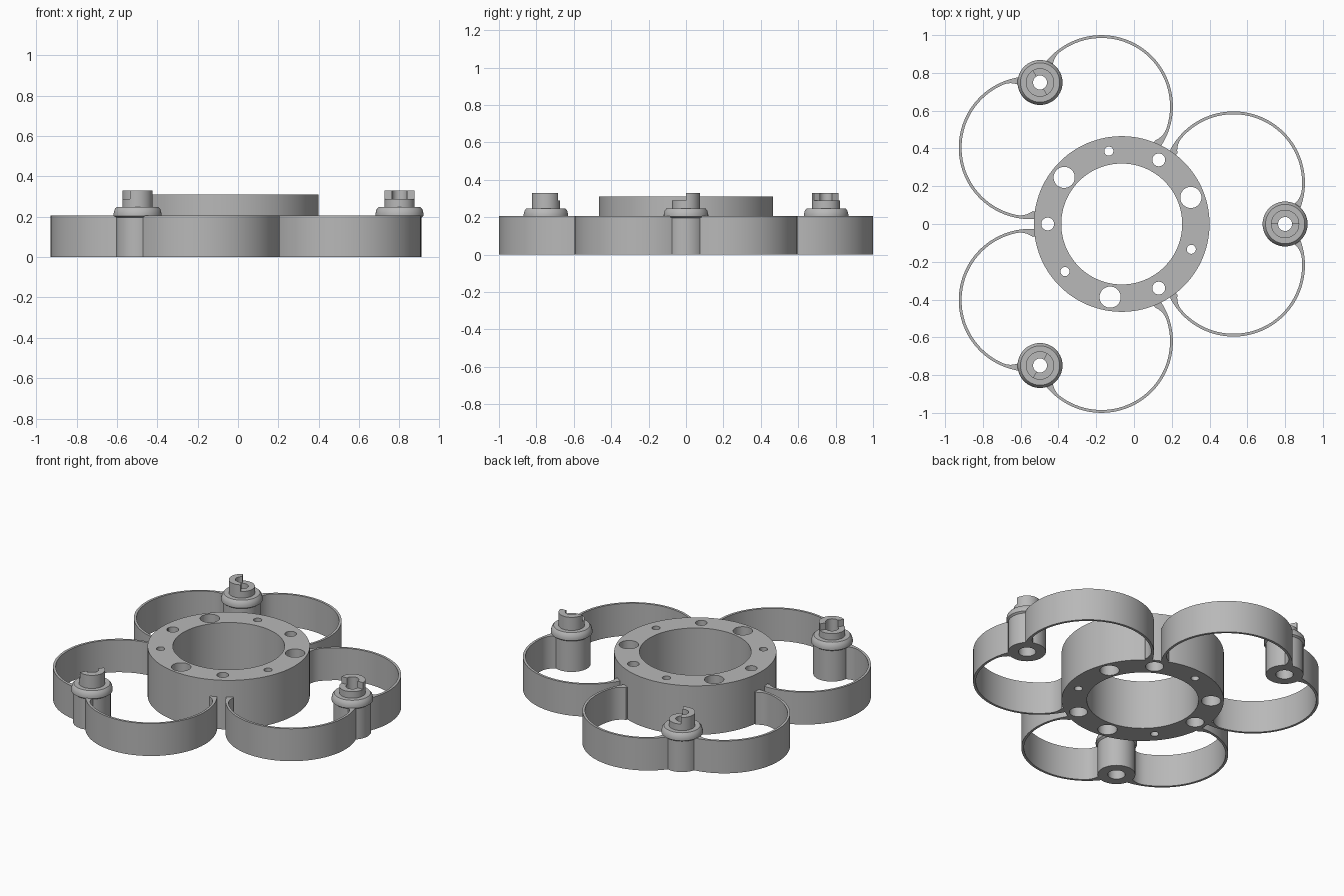
import bpy, bmesh
from math import sin, cos, radians, pi
from mathutils import Matrix

cube = bpy.data.objects.get("Cube")
if cube:
    bpy.data.objects.remove(cube)

grey = bpy.data.materials.new("plain_grey")
grey.use_nodes = True
COLOR = (0.48, 0.48, 0.48, 1)
grey.diffuse_color = COLOR
grey.node_tree.nodes["Principled BSDF"].inputs["Base Color"].default_value = COLOR

CENTRE = Matrix.Translation((-0.065, 0, 0))


def sweep(name, sections, matrix, closed):
    """Join a row of matching cross-sections into a solid."""
    bm = bmesh.new()
    rows = [[bm.verts.new(p) for p in s] for s in sections]
    n = len(rows[0])
    pairs = list(zip(rows, rows[1:]))
    if closed:
        pairs.append((rows[-1], rows[0]))
    else:
        bm.faces.new(rows[0])
        bm.faces.new(rows[-1])
    for a, b in pairs:
        for i in range(n):
            j = (i + 1) % n
            bm.faces.new((a[i], a[j], b[j], b[i]))
    bm.transform(matrix)
    bmesh.ops.recalc_face_normals(bm, faces=bm.faces)
    mesh = bpy.data.meshes.new(name)
    bm.to_mesh(mesh)
    bm.free()
    mesh.materials.append(grey)
    obj = bpy.data.objects.new(name, mesh)
    bpy.context.collection.objects.link(obj)
    return obj


def lathe(name, profile, matrix, start=0, end=360, steps=64):
    """Turn an (r, z) outline around z, fully or through part of a turn."""
    closed = end - start == 360
    count = steps if closed else steps + 1
    angles = [radians(start + (end - start) * i / steps) for i in range(count)]
    return sweep(name, [[(r * cos(t), r * sin(t), z) for r, z in profile]
                        for t in angles], matrix, closed)


def smooth(obj):
    bpy.ops.object.select_all(action='DESELECT')
    obj.select_set(True)
    bpy.context.view_layer.objects.active = obj
    bpy.ops.object.shade_smooth_by_angle(angle=radians(30))


# Central hub with its pattern of drilled holes
hub = lathe("hub_ring", [(0.32, 0), (0.465, 0), (0.465, 0.31), (0.32, 0.31)],
            CENTRE, steps=128)


def drill(radius, degrees, low, high):
    t = radians(degrees)
    bpy.ops.mesh.primitive_cylinder_add(
        vertices=40, radius=radius, depth=high - low,
        location=(0.392 * cos(t) - 0.065, 0.392 * sin(t), (low + high) / 2))
    cutter = bpy.context.object
    cutter.hide_render = True
    mod = hub.modifiers.new("hole", 'BOOLEAN')
    mod.operation = 'DIFFERENCE'
    mod.solver = 'EXACT'
    mod.object = cutter
    bpy.context.view_layer.objects.active = hub
    bpy.ops.object.modifier_apply(modifier=mod.name)
    bpy.data.objects.remove(cutter)


for k in range(3):
    turn = 120 * k
    drill(0.056, 21 + turn, -0.1, 0.4)
    drill(0.034, 60 + turn, -0.1, 0.4)
    drill(0.052, 60 + turn, -0.1, 0.15)
    drill(0.024, -20 + turn, -0.1, 0.4)
smooth(hub)

# Curved wall outline, thickened where it meets the hub and the post
WALL_X, WALL_Y, WALL_R = 0.592, 0.218, 0.378
FIRST, LAST, STEPS = -26, 155, 72


def wall_section(degrees):
    gap = min(abs(degrees + 21), abs(degrees - 153))
    thick = 0.015 + 0.03 * max(0, 1 - gap / 14) ** 2
    t = radians(degrees)
    return [(WALL_X + r * cos(t), WALL_Y + r * sin(t), z)
            for r, z in ((WALL_R, 0), (WALL_R, 0.205),
                         (WALL_R - thick, 0.205), (WALL_R - thick, 0))]


wall = [wall_section(FIRST + (LAST - FIRST) * i / STEPS) for i in range(STEPS + 1)]

POST = [(0.05, 0), (0.108, 0), (0.108, 0.195), (0.119, 0.203), (0.119, 0.215),
        (0.114, 0.235), (0.104, 0.247), (0.037, 0.247), (0.037, 0.15), (0.05, 0.15)]


def collar(top):
    return [(0.037, 0.24), (0.075, 0.24), (0.075, top), (0.037, top)]


# Three arms: a pair of mirrored walls and a post with a stepped collar
for k, label in enumerate(("right_arm", "back_arm", "front_arm")):
    arm = CENTRE @ Matrix.Rotation(2 * pi * k / 3, 4, 'Z')
    at_post = arm @ Matrix.Translation((0.865, 0, 0))
    parts = [
        sweep(label + "_wall", wall, arm, False),
        sweep(label + "_mirrored_wall", wall, arm @ Matrix.Scale(-1, 4, (0, 1, 0)), False),
        lathe(label + "_post", POST, at_post),
        lathe(label + "_tall_collar", collar(0.33), at_post, 0, 180, 32),
        lathe(label + "_low_collar", collar(0.288), at_post, 180, 360, 32),
    ]
    for part in parts:
        smooth(part)
